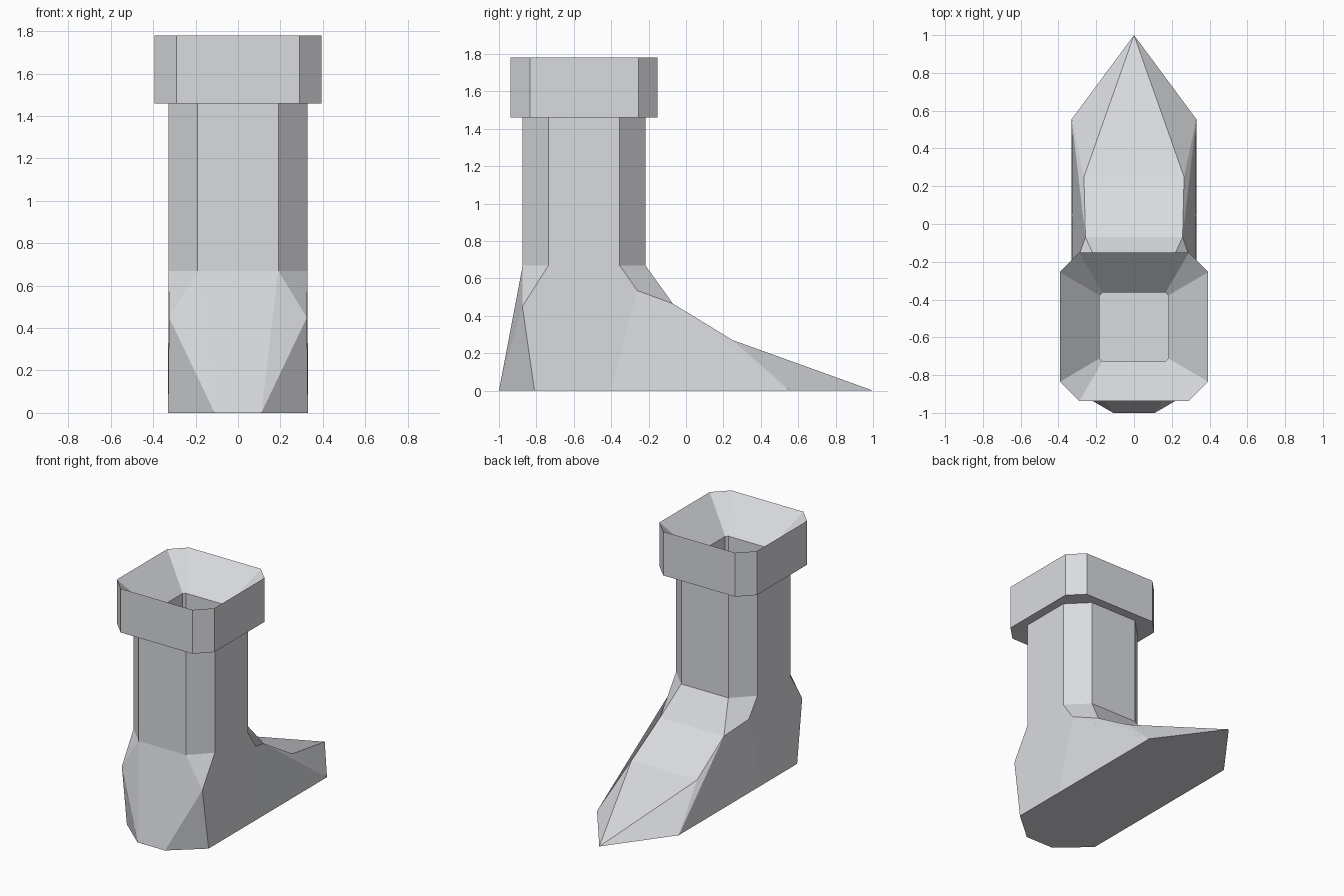
import bpy, bmesh

if "Cube" in bpy.data.objects:
    bpy.data.objects.remove(bpy.data.objects["Cube"])

CY = -0.545  # centre of the leg in y

mat = bpy.data.materials.new("light grey")
mat.diffuse_color = (0.7, 0.71, 0.74, 1)
mat.use_nodes = True
mat.node_tree.nodes["Principled BSDF"].inputs["Base Color"].default_value = mat.diffuse_color


def finish(bm, name):
    bmesh.ops.recalc_face_normals(bm, faces=bm.faces)
    me = bpy.data.meshes.new(name)
    bm.to_mesh(me)
    bm.free()
    me.materials.append(mat)
    ob = bpy.data.objects.new(name, me)
    bpy.context.collection.objects.link(ob)
    return ob


def octagon(bm, half, flat, z):
    """Ring of a square with chamfered corners."""
    pts = [(half, -flat), (half, flat), (flat, half), (-flat, half),
           (-half, flat), (-half, -flat), (-flat, -half), (flat, -half)]
    return [bm.verts.new((x, CY + y, z)) for x, y in pts]


def loft(name, sections, cap_end=False):
    bm = bmesh.new()
    rings = [octagon(bm, *s) for s in sections]
    for a, b in zip(rings, rings[1:]):
        for i in range(8):
            j = (i + 1) % 8
            bm.faces.new((a[i], a[j], b[j], b[i]))
    if cap_end:
        bm.faces.new(rings[-1])
    return finish(bm, name)


# Leg of the boot
loft("shaft", [(0.328, 0.19, 0.67), (0.328, 0.19, 1.46)])

# Cuff: underside, outer wall, funnel and inner well
loft("cuff", [(0.328, 0.19, 1.46), (0.393, 0.29, 1.46), (0.393, 0.29, 1.78),
              (0.182, 0.167, 1.56), (0.182, 0.167, 0.7)], cap_end=True)

# Foot: points of the right half, mirrored to the left
points = {
    "back_top": (0.19, -0.873, 0.67), "back_side": (0.328, -0.735, 0.67),
    "front_side": (0.328, -0.355, 0.67), "front_top": (0.19, -0.217, 0.67),
    "heel_bulge": (0.325, -0.875, 0.45), "heel_low": (0.33, -0.81, 0),
    "heel_end": (0.11, -1, 0), "ankle": (0.325, -0.26, 0.535),
    "instep": (0.257, -0.07, 0.465), "vamp": (0.265, 0.25, 0.27),
    "sole_mid": (0.33, -0.4, 0), "toe_side": (0.33, 0.555, 0), "tip": (0, 1, 0),
}
bm = bmesh.new()
R = {n: bm.verts.new(p) for n, p in points.items()}
L = {n: R[n] if p[0] == 0 else bm.verts.new((-p[0], p[1], p[2]))
     for n, p in points.items()}


def sides(*names):
    for half in (R, L):
        bm.faces.new([half[n] for n in names])


def across(*names):
    loop = [R[n] for n in names]
    loop += [L[n] for n in reversed(names) if L[n] is not R[n]]
    bm.faces.new(loop)


# heel
across("back_top", "heel_end")
sides("back_top", "heel_bulge", "heel_end")
sides("back_top", "back_side", "heel_bulge")
sides("heel_bulge", "heel_low", "heel_end")
# sides
sides("back_side", "front_side", "ankle", "sole_mid", "heel_low", "heel_bulge")
sides("front_side", "front_top", "instep", "ankle")
sides("ankle", "instep", "toe_side", "sole_mid")
sides("instep", "vamp", "toe_side")
sides("vamp", "tip", "toe_side")
# instep, toe and sole
across("front_top", "instep")
across("instep", "vamp")
across("vamp", "tip")
across("heel_end", "heel_low", "sole_mid", "toe_side", "tip")
finish(bm, "foot")
